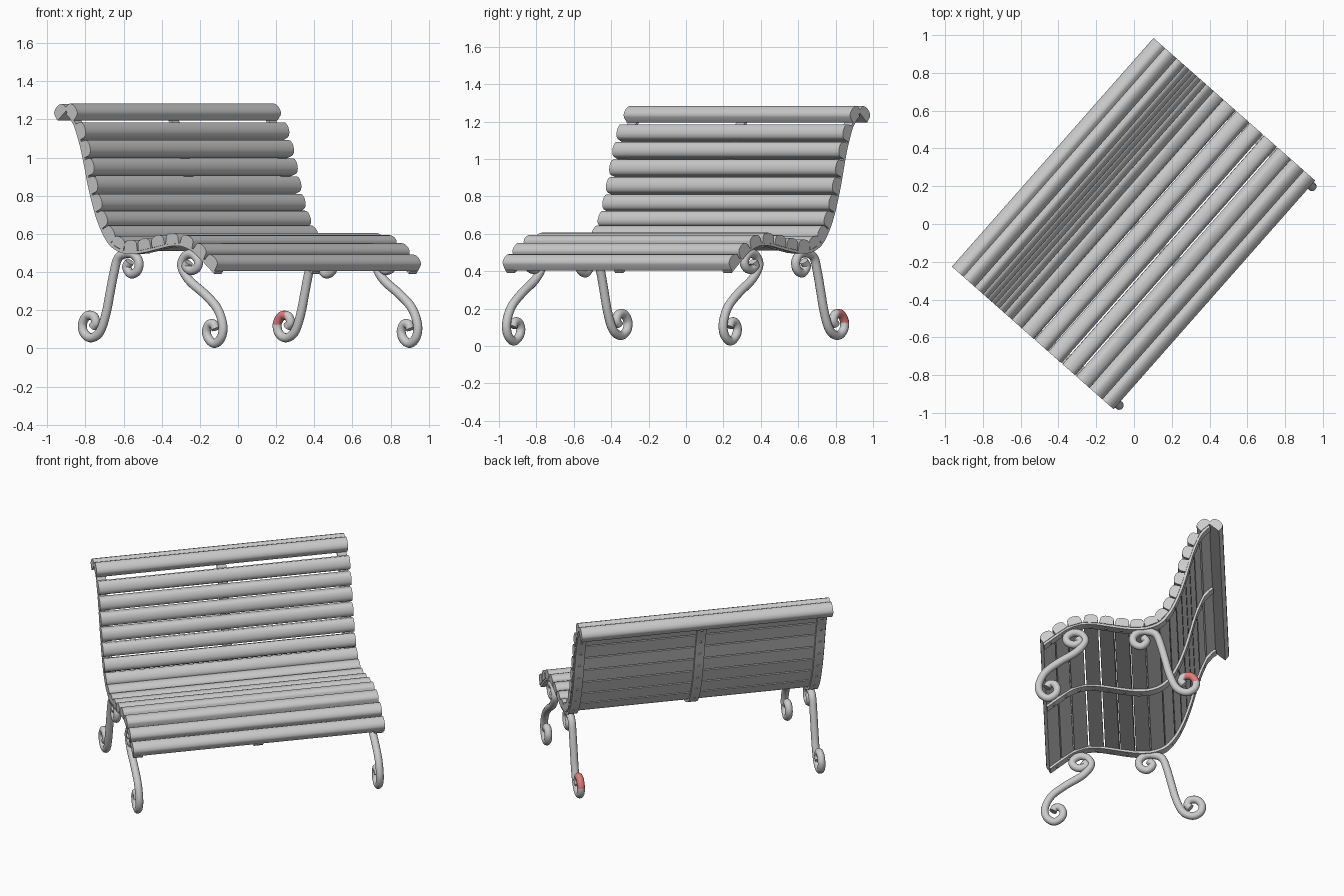
import bpy, bmesh, math
from mathutils import Vector

if "Cube" in bpy.data.objects:
    bpy.data.objects.remove(bpy.data.objects["Cube"])

ANGLE = math.radians(48.6)   # whole bench is turned about z
HALF = 0.807                 # half bench length
LEG_X = 0.772
R = 0.024


def smooth_path(pts, n=8):
    """Catmull-Rom samples through 2D points."""
    p = [Vector(q) for q in pts]
    p = [2 * p[0] - p[1]] + p + [2 * p[-1] - p[-2]]
    out = []
    for i in range(1, len(p) - 2):
        a, b, c, d = p[i - 1:i + 3]
        for k in range(n):
            t = k / n
            out.append(0.5 * (2 * b + (c - a) * t + (2 * a - 5 * b + 4 * c - d) * t * t
                              + (3 * b - a - 3 * c + d) * t ** 3))
    return out + [p[-2]]


def resample(path, count):
    """Points at equal arc length steps."""
    L = [0]
    for a, b in zip(path, path[1:]):
        L.append(L[-1] + (b - a).length)
    out, j = [], 0
    for i in range(count + 1):
        s = L[-1] * i / count
        while j < len(L) - 2 and L[j + 1] < s:
            j += 1
        out.append(path[j].lerp(path[j + 1], (s - L[j]) / (L[j + 1] - L[j])))
    return out


def finish(name, bm, smooth=True):
    bmesh.ops.recalc_face_normals(bm, faces=bm.faces)
    me = bpy.data.meshes.new(name)
    bm.to_mesh(me)
    bm.free()
    ob = bpy.data.objects.new(name, me)
    bpy.context.collection.objects.link(ob)
    ob.rotation_euler.z = ANGLE
    if smooth:
        bpy.ops.object.select_all(action='DESELECT')
        ob.select_set(True)
        bpy.context.view_layer.objects.active = ob
        bpy.ops.object.shade_smooth_by_angle(angle=math.radians(35))
    return ob


def sweep(name, rings):
    """Skin a list of closed rings and cap both ends."""
    bm = bmesh.new()
    vs = [[bm.verts.new(c) for c in r] for r in rings]
    n = len(vs[0])
    for a, b in zip(vs, vs[1:]):
        for i in range(n):
            bm.faces.new((a[i], a[(i + 1) % n], b[(i + 1) % n], b[i]))
    bm.faces.new(vs[0])
    bm.faces.new(vs[-1])
    return finish(name, bm)


def frames(path):
    for i, p in enumerate(path):
        t = (path[min(i + 1, len(path) - 1)] - path[max(i - 1, 0)]).normalized()
        yield p, Vector((-t.y, t.x))


def slat(name, a, b):
    """Board with crowned outer face; a-b is its inner face."""
    m, t = (a + b) / 2, (b - a).normalized()
    n = Vector((-t.y, t.x))
    prof = [(-0.045, 0), (-0.042, 0.036), (-0.035, 0.048), (-0.018, 0.056), (0, 0.058),
            (0.018, 0.056), (0.035, 0.048), (0.042, 0.036), (0.045, 0)]
    ring = [m + t * p + n * q for p, q in prof]
    return sweep(name, [[(x, c.x, c.y) for c in ring] for x in (-HALF, HALF)])


def tube(name, pts, x):
    rings = []
    for p, n in frames(smooth_path(pts)):
        ring = []
        for k in range(14):
            a = 2 * math.pi * k / 14
            c = p + n * (R * math.cos(a))
            ring.append((x + R * math.sin(a), c.x, c.y))
        rings.append(ring)
    return sweep(name, rings)


# side profile that the slats lie on (depth, height)
profile = smooth_path([(-.548, .402), (-.47, .465), (-.40, .517), (-.32, .547), (-.24, .55),
                       (-.15, .535), (-.06, .518), (.03, .508), (.11, .516), (.18, .55),
                       (.233, .615), (.272, .69), (.302, .77), (.33, .86), (.353, .95),
                       (.38, 1.05), (.413, 1.14), (.43, 1.178)])

# seat and back slats
stops = resample(profile, 15)
for i in range(15):
    slat("seat_slat" if i < 8 else "back_slat", stops[i], stops[i + 1])
slat("top_slat", Vector((.436, 1.194)), Vector((.502, 1.256)))
slat("top_rear_slat", Vector((.480, 1.254)), Vector((.552, 1.192)))

# three metal straps under the slats
strap_path = profile + [Vector((.465, 1.222)), Vector((.488, 1.238))]
for x in (-LEG_X, 0, LEG_X):
    sweep("support_strap", [[(x + s * 0.03, *(p + n * d)) for s, d in
                             ((-1, 0.002), (1, 0.002), (1, -0.014), (-1, -0.014))]
                            for p, n in frames(strap_path)])

# bolt heads on the straps
bm = bmesh.new()
for x in (-LEG_X, 0, LEG_X):
    for a, b in zip(stops, stops[1:]):
        t = (b - a).normalized()
        n = Vector((0, t.y, -t.x))
        c = (a + b) / 2
        r = bmesh.ops.create_cone(bm, cap_ends=True, segments=8, radius1=0.009,
                                  radius2=0.006, depth=0.008)
        q = n.to_track_quat('Z', 'Y')
        for v in r['verts']:
            v.co = q @ v.co + Vector((x, c.x, c.y)) + n * 0.016
finish("strap_bolts", bm)

# scrolled legs
front = [(-.335, .452), (-.318, .428), (-.355, .408), (-.395, .425), (-.402, .462), (-.36, .494),
         (-.31, .482), (-.287, .43), (-.34, .357), (-.45, .283), (-.535, .21), (-.574, .125),
         (-.565, .06), (-.52, .026), (-.475, .05), (-.46, .09), (-.478, .125), (-.51, .127),
         (-.525, .1)]
back = [(.075, .455), (.098, .425), (.065, .39), (.022, .408), (.012, .452), (.045, .49),
        (.1, .497), (.158, .472), (.188, .39), (.215, .285), (.238, .194), (.27, .11),
        (.305, .069), (.355, .056), (.397, .083), (.406, .13), (.375, .17), (.33, .168),
        (.314, .135), (.335, .112)]
red = bpy.data.materials.new("red_paint")
red.diffuse_color = (0.75, 0.2, 0.2, 1)
red.use_nodes = True
red.node_tree.nodes["Principled BSDF"].inputs["Base Color"].default_value = red.diffuse_color
grey = bpy.data.materials.new("grey_metal")
grey.diffuse_color = (0.8, 0.8, 0.8, 1)
grey.use_nodes = True
grey.node_tree.nodes["Principled BSDF"].inputs["Base Color"].default_value = grey.diffuse_color
for x in (-LEG_X, LEG_X):
    tube("front_leg", front, x)
    leg = tube("back_leg", back, x)

# red patch on one rear foot
leg.data.materials.append(grey)
leg.data.materials.append(red)
for f in leg.data.polygons:
    if f.center.y > 0.335 and 0.125 < f.center.z < 0.25:
        f.material_index = 1
